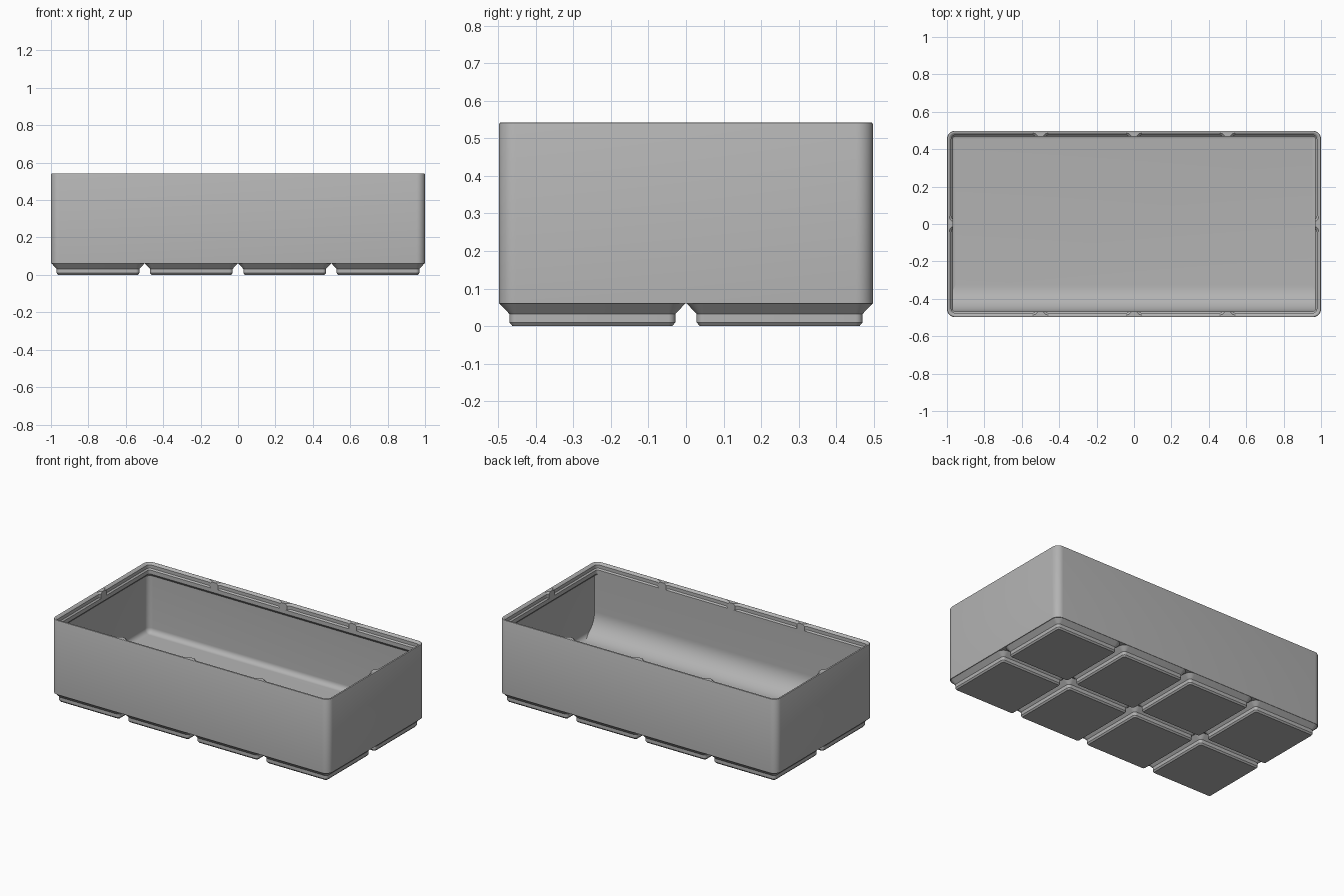
import bpy, bmesh, math

cube = bpy.data.objects.get("Cube")
if cube:
    bpy.data.objects.remove(cube, do_unlink=True)

HX, HY, R = 1.0, 0.4985, 0.045        # outer half sizes and corner radius
BASE, FLOOR, TOP = 0.06, 0.084, 0.543
WALL, LIP = 0.0113, 0.031             # wall and lip thickness
CELL = 0.5
SCOOP = 0.14

grey = bpy.data.materials.new("plain grey")
grey.use_nodes = True
colour = (0.45, 0.45, 0.45, 1)
grey.diffuse_color = colour
grey.node_tree.nodes["Principled BSDF"].inputs["Base Color"].default_value = colour


def rounded_rect(hx, hy, r, z, steps=8):
    pts = []
    for k, (sx, sy) in enumerate([(1, 1), (-1, 1), (-1, -1), (1, -1)]):
        for i in range(steps + 1):
            a = (k + i / steps) * math.pi / 2
            pts.append((sx * (hx - r) + r * math.cos(a), sy * (hy - r) + r * math.sin(a), z))
    return pts


def loft(name, rings, location=(0, 0, 0), turn=0):
    """Skin a stack of equal-length outlines and cap both ends."""
    bm = bmesh.new()
    loops = [[bm.verts.new(p) for p in ring] for ring in rings]
    for a, b in zip(loops, loops[1:]):
        for i in range(len(a)):
            j = (i + 1) % len(a)
            bm.faces.new((a[i], a[j], b[j], b[i]))
    bm.faces.new(loops[0][::-1])
    bm.faces.new(loops[-1])
    bmesh.ops.recalc_face_normals(bm, faces=bm.faces)
    mesh = bpy.data.meshes.new(name)
    bm.to_mesh(mesh)
    bm.free()
    mesh.materials.append(grey)
    obj = bpy.data.objects.new(name, mesh)
    obj.location = location
    obj.rotation_euler.z = turn
    bpy.context.collection.objects.link(obj)
    bpy.ops.object.select_all(action='DESELECT')
    obj.select_set(True)
    bpy.context.view_layer.objects.active = obj
    bpy.ops.object.shade_smooth_by_angle(angle=math.radians(30))
    return obj


def inset_rings(hx, hy, profile):
    return [rounded_rect(hx - d, hy - d, max(R - d, 0.001), z) for d, z in profile]


# Bin body: outside wall, stacking lip, inside wall, filleted floor
profile = [(0, BASE), (0, 0.537), (0.002, 0.5415), (0.006, TOP), (0.009, TOP),
           (0.0125, 0.5415), (0.0227, 0.5313), (0.0227, 0.51), (LIP, 0.5015),
           (LIP, 0.476), (WALL, 0.456)]
FIL = 0.0335
for i in range(9):
    a = i / 8 * math.pi / 2
    profile.append((WALL + FIL * (1 - math.cos(a)), FLOOR + FIL * (1 - math.sin(a))))
loft("bin_body", inset_rings(HX, HY, profile))

# Finger scoop along the inside of the front wall
y0 = -HY + LIP
section = [(-0.48, 0.075), (-0.48, 0.48), (y0, 0.48)]
for i in range(17):
    a = i / 16 * math.pi / 2
    section.append((y0 + SCOOP * (1 - math.cos(a)), FLOOR + SCOOP * (1 - math.sin(a))))
section.append((y0 + SCOOP, 0.075))
loft("front_scoop", [[(x, y, z) for y, z in section] for x in (-0.987, 0.987)])

# Stepped feet, one under each grid cell
foot = [(0.0345, 0), (0.0265, 0.0095), (0.0265, 0.032), (0, BASE)]
for col in range(4):
    for row in range(2):
        loft(f"foot_{col}_{row}", inset_rings(0.2475, 0.2475, foot),
             ((col - 1.5) * CELL * 0.998, (row - 0.5) * CELL * 0.998, 0))


# Lip fillers, where the rounded cell corners meet at the rim
def cusp(inset, z):
    r = R - inset
    side = []
    for i in range(7):
        d = inset + (LIP - inset) * i / 6
        side.append((R - math.sqrt(max(0, r * r - (r - d + inset) ** 2)), d))
    half = [(R, 0.004)] + side
    return [(w, d, z) for w, d in half] + [(-w, d, z) for w, d in reversed(half)]


levels = [(0.0227, 0.5016), (0.0227, 0.5313), (0.011, TOP - 0.0005)]
spots = [(x, s * HY, 0 if s < 0 else math.pi) for x in (-CELL, 0, CELL) for s in (-1, 1)]
spots += [(s * HX, 0, s * math.pi / 2) for s in (-1, 1)]
for n, (x, y, turn) in enumerate(spots):
    loft(f"lip_filler_{n}", [cusp(d, z) for d, z in levels], (x, y, 0), turn)
